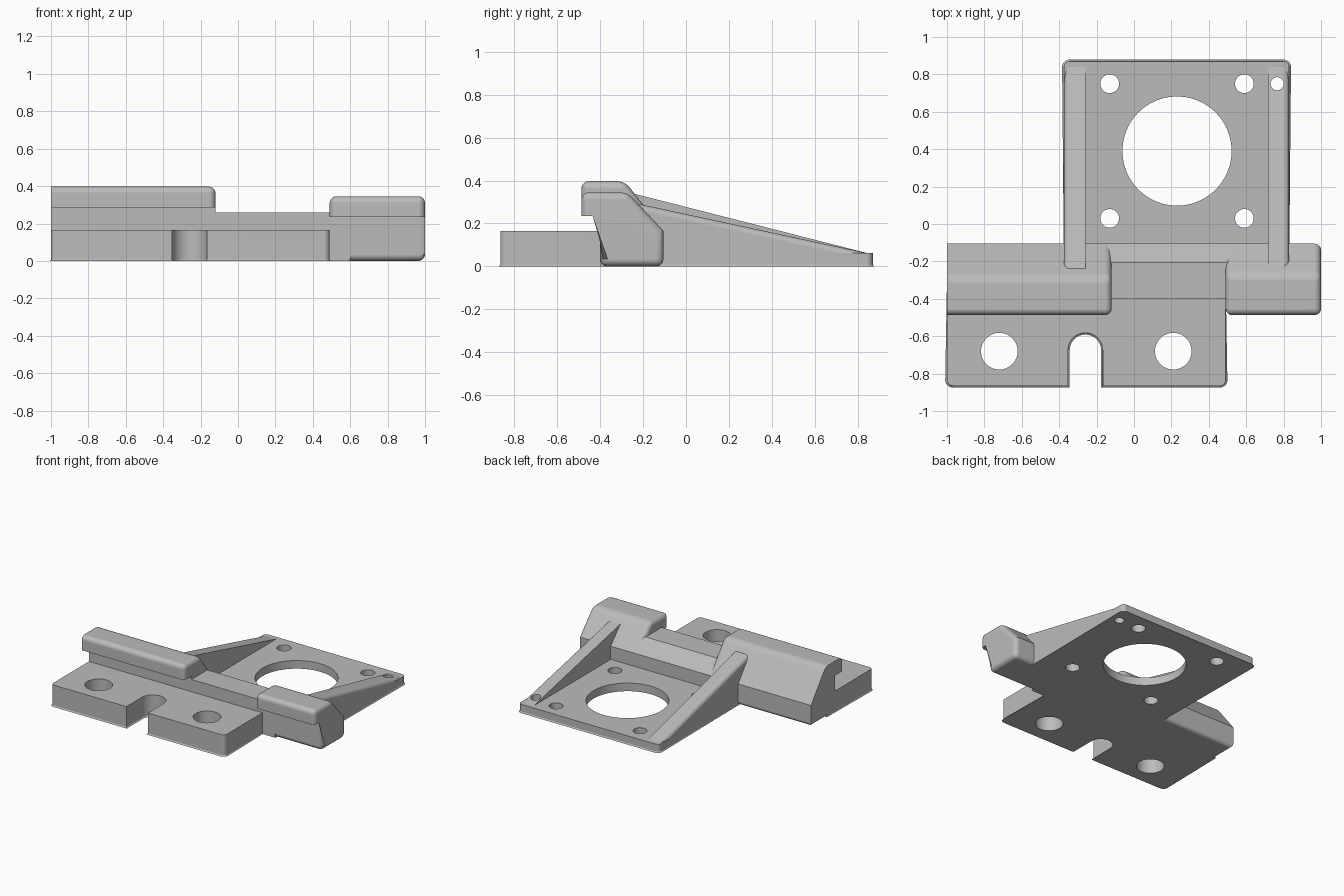
import bpy, bmesh, math
from mathutils import Vector

cube = bpy.data.objects.get("Cube")
if cube:
    bpy.data.objects.remove(cube, do_unlink=True)

grey = bpy.data.materials.new("Plain grey")
grey.use_nodes = True
grey.diffuse_color = (0.5, 0.5, 0.5, 1)
grey.node_tree.nodes["Principled BSDF"].inputs["Base Color"].default_value = (0.5, 0.5, 0.5, 1)


def prism(name, outline, lo, hi, axis, rounds=()):
    """Extrude an outline along x (y,z points) or z (x,y points), then round chosen edges."""
    bm = bmesh.new()

    def place(p, h):
        return (h, *p) if axis == "x" else (*p, h)

    low = [bm.verts.new(place(p, lo)) for p in outline]
    high = [bm.verts.new(place(p, hi)) for p in outline]
    bm.faces.new(low)
    bm.faces.new(high)
    for i in range(len(outline)):
        j = (i + 1) % len(outline)
        bm.faces.new((low[i], low[j], high[j], high[i]))
    for pick, width in rounds:
        edges = [e for e in bm.edges
                 if pick((e.verts[0].co + e.verts[1].co) / 2,
                         (e.verts[1].co - e.verts[0].co).normalized())]
        bmesh.ops.bevel(bm, geom=edges, offset=width, offset_type="OFFSET", segments=5,
                        profile=0.5, affect="EDGES", clamp_overlap=True)
    bmesh.ops.recalc_face_normals(bm, faces=bm.faces)
    mesh = bpy.data.meshes.new(name)
    bm.to_mesh(mesh)
    bm.free()
    mesh.materials.append(grey)
    obj = bpy.data.objects.new(name, mesh)
    bpy.context.collection.objects.link(obj)
    return obj


def drill(obj, x, y, radius):
    """Cut a round vertical hole through a part."""
    ring = [(x + radius * math.cos(a * math.tau / 48), y + radius * math.sin(a * math.tau / 48))
            for a in range(48)]
    cutter = prism("hole_cutter", ring, -0.2, 0.8, "z")
    mod = obj.modifiers.new("hole", "BOOLEAN")
    mod.operation, mod.solver, mod.object = "DIFFERENCE", "EXACT", cutter
    bpy.context.view_layer.objects.active = obj
    bpy.ops.object.modifier_apply(modifier=mod.name)
    bpy.data.objects.remove(cutter, do_unlink=True)


def near(a, b):
    return abs(a - b) < 0.004


FRONT, BACK, WALL = -0.865, 0.87, -0.105
LEFT_EDGE, RIGHT_EDGE = 0.83, -0.375

# Front mounting plate with a round-ended slot and two bolt holes
slot_x, slot_r = -0.26, 0.093
slot = [(slot_x - slot_r * math.cos(a * math.pi / 16), -0.675 + slot_r * math.sin(a * math.pi / 16))
        for a in range(17)]
outline = [(-1, -0.3), (-1, FRONT), (slot_x - slot_r, FRONT), *slot,
           (slot_x + slot_r, FRONT), (0.49, FRONT), (0.49, -0.3)]
front_plate = prism("front_plate", outline, 0, 0.165, "z", [
    (lambda m, d: abs(d.z) > 0.9 and near(m.y, FRONT) and (m.x < -0.9 or m.x > 0.4), 0.03),
    (lambda m, d: near(m.z, 0) and m.y < -0.35, 0.025)])
for x in (-0.72, 0.21):
    drill(front_plate, x, -0.68, 0.098)

# Cross bar joining both clamps
cross_bar = prism("cross_bar", [(-0.4, 0), (WALL, 0), (WALL, 0.165), (-0.205, 0.26), (-0.4, 0.26)],
                  -1, 0.6, "x",
                  [(lambda m, d: near(m.z, 0) and (near(m.y, WALL) or near(m.x, -1)), 0.03)])

# Long overhanging jaw
long_jaw = prism("long_jaw", [(-0.4, 0.17), (WALL, 0.165), (-0.285, 0.397), (-0.487, 0.397),
                              (-0.487, 0.285), (-0.4, 0.285)], -1, -0.12, "x",
                 [(lambda m, d: near(m.z, 0.397) and abs(d.x) > 0.9
                   or near(m.x, -0.12) and (m.z > 0.3 or m.y > -0.35 and m.z > 0.2), 0.035)])

# Short overhanging jaw, reaching down to the base
short_jaw = prism("short_jaw", [(-0.4, 0), (WALL, 0), (WALL, 0.165), (-0.272, 0.345),
                                (-0.487, 0.345), (-0.487, 0.235), (-0.4, 0.235)], 0.49, 1, "x",
                  [(lambda m, d: near(m.x, 1) and not (m.y < -0.42 and near(m.z, 0.235))
                    or near(m.z, 0.345) or near(m.z, 0) and abs(d.x) > 0.9
                    or near(m.x, 0.49) and m.z > 0.25, 0.035)])

# Rear plate with a large opening and four screw holes
rear_plate = prism("rear_plate", [(RIGHT_EDGE, -0.2), (LEFT_EDGE, -0.2),
                                  (LEFT_EDGE, BACK), (RIGHT_EDGE, BACK)], 0, 0.063, "z", [
    (lambda m, d: abs(d.z) > 0.9 and near(m.y, BACK), 0.03),
    (lambda m, d: near(m.z, 0) and m.y > -0.15, 0.015)])
drill(rear_plate, 0.23, 0.39, 0.292)
for x in (-0.13, 0.59):
    for y in (0.03, 0.75):
        drill(rear_plate, x, y, 0.05)


# Sloping side ribs, rounded along their outer top edge
def rib(name, x0, x1, outer, y, top):
    return prism(name, [(y, 0.03), (0.84, 0.03), (0.84, 0.063), (y, top)], x0, x1, "x",
                 [(lambda m, d: near(m.x, outer) and abs(d.y) > 0.9 and m.z > 0.1, 0.03)])


right_rib = rib("right_rib", RIGHT_EDGE, -0.26, RIGHT_EDGE, -0.24, 0.338)
left_rib = rib("left_rib", 0.72, LEFT_EDGE, LEFT_EDGE, -0.225, 0.292)
for part in (rear_plate, left_rib):
    drill(part, 0.765, 0.75, 0.035)

# Smooth the rounded edges and keep the flats crisp
for obj in (front_plate, cross_bar, long_jaw, short_jaw, rear_plate, right_rib, left_rib):
    bpy.ops.object.select_all(action="DESELECT")
    obj.select_set(True)
    bpy.context.view_layer.objects.active = obj
    bpy.ops.object.shade_smooth_by_angle(angle=math.radians(30))
    obj.modifiers.new("even_normals", "WEIGHTED_NORMAL").keep_sharp = True
